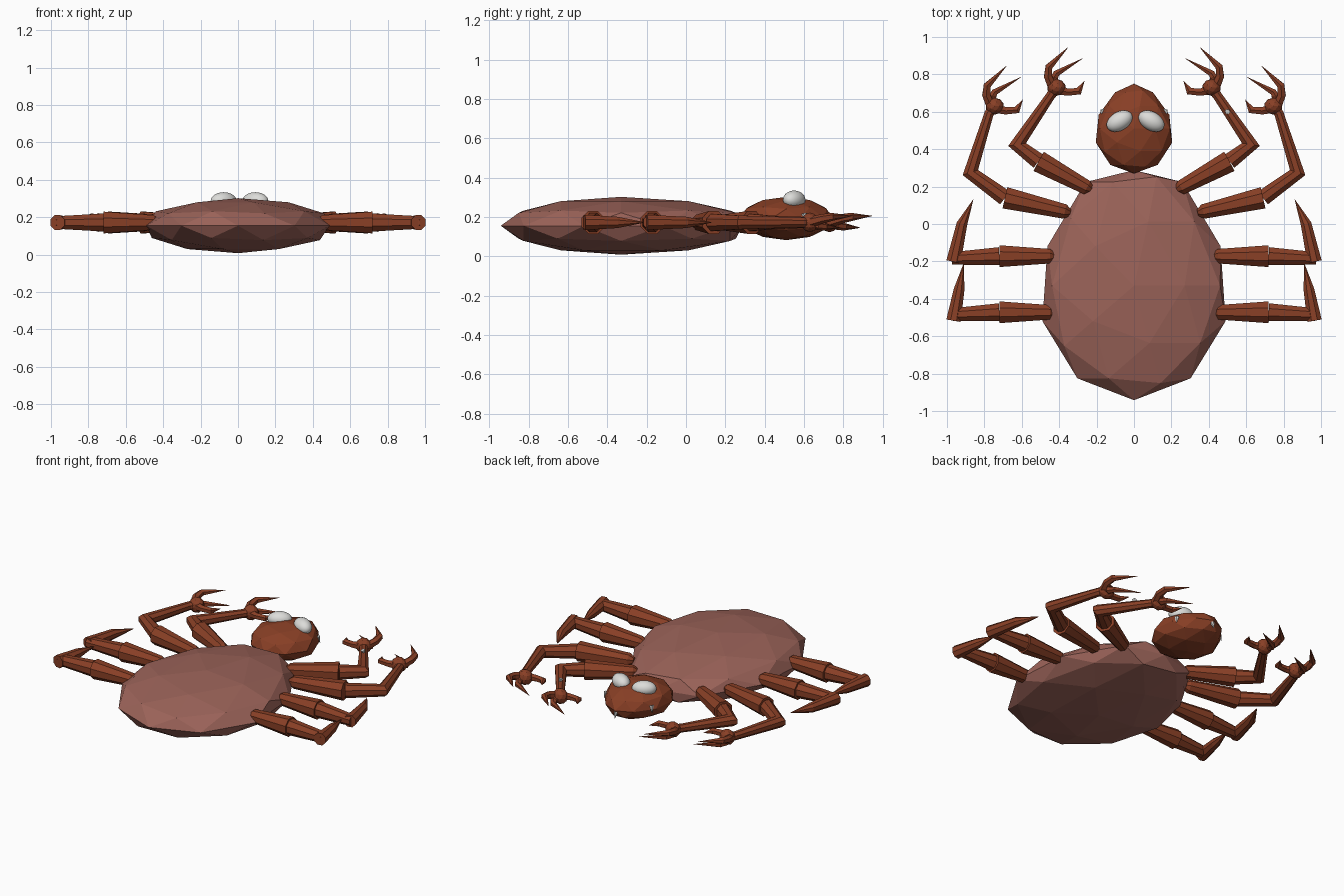
import bpy, bmesh, math
from mathutils import Vector, Matrix

if "Cube" in bpy.data.objects:
    bpy.data.objects.remove(bpy.data.objects["Cube"])


def material(name, rgb):
    m = bpy.data.materials.new(name)
    m.diffuse_color = (*rgb, 1)
    m.use_nodes = True
    m.node_tree.nodes["Principled BSDF"].inputs["Base Color"].default_value = m.diffuse_color
    return m


BROWN = material("rust brown", (0.25, 0.050, 0.019))
PINK = material("dusty pink", (0.33, 0.125, 0.100))
WHITE = material("eye white", (0.72, 0.72, 0.70))


def finish(name, bm, mat):
    bmesh.ops.recalc_face_normals(bm, faces=bm.faces)
    me = bpy.data.meshes.new(name)
    bm.to_mesh(me)
    bm.free()
    me.materials.append(mat)
    ob = bpy.data.objects.new(name, me)
    bpy.context.collection.objects.link(ob)
    return ob


def faceted_blob(name, mat, centre, size, shape=None):
    """Low-poly ball, optionally reshaped by a rule on the unit sphere."""
    bm = bmesh.new()
    bmesh.ops.create_icosphere(bm, subdivisions=2, radius=1)
    for v in bm.verts:
        p = shape(v.co) if shape else v.co
        v.co = Vector(centre) + Vector(a * b for a, b in zip(p, size))
    return finish(name, bm, mat)


def tube(name, path, radii, sides=8, mat=BROWN, side=1):
    """Mitred tube through (x, y, z) points; a zero radius makes a point."""
    pts = [Vector((x * side, y, z)) for x, y, z in path]
    bm = bmesh.new()
    rings = []
    for i, p in enumerate(pts):
        a = (p - pts[i - 1]).normalized() if i else None
        b = (pts[i + 1] - p).normalized() if i < len(pts) - 1 else None
        t = ((a or b) + (b or a)).normalized()
        stretch = min(1.5, 1 / max(0.3, t.dot(a or b)))
        u = t.cross(Vector((0, 0, 1))).normalized()
        w = u.cross(t)
        r = max(radii[i], 0.001)
        rings.append([bm.verts.new(p + u * r * stretch * math.cos(k) + w * r * math.sin(k))
                      for k in (math.tau * (j + 0.5) / sides for j in range(sides))])
    for r0, r1 in zip(rings, rings[1:]):
        for j in range(sides):
            k = (j + 1) % sides
            bm.faces.new((r0[j], r0[k], r1[k], r1[j]))
    bm.faces.new(rings[0])
    bm.faces.new(rings[-1])
    return finish(name, bm, mat)


# Abdomen: flat, widest at the back, blunt where it meets the head
def abdomen_shape(p):
    y = min(p.y * 1.12, 1.01) if p.y > 0 else p.y
    return p.x * (1 - 0.18 * max(p.y, 0)), y, p.z


faceted_blob("abdomen", PINK, (0, -0.33, 0.155), (0.515, 0.612, 0.147), abdomen_shape)


# Head: narrows to the snout
def head_shape(p):
    return p.x * (1 - 0.25 * max(p.y, 0)), p.y, p.z


faceted_blob("head", BROWN, (0, 0.51, 0.192), (0.215, 0.24, 0.11), head_shape)

Z = 0.172
# Front legs: thigh start, thigh end, elbow, wrist, hand
FRONT = {
    "first": [(0.225, 0.18), (0.51, 0.335), (0.625, 0.425), (0.45, 0.68), (0.415, 0.73)],
    "second": [(0.34, 0.06), (0.69, 0.14), (0.875, 0.275), (0.775, 0.59), (0.745, 0.63)],
}
# Rear legs: base y, foot path
REAR = {
    "third": (-0.172, [(0.965, -0.18), (0.92, 0.0), (0.86, 0.13)]),
    "fourth": (-0.472, [(0.965, -0.495), (0.935, -0.35), (0.91, -0.21)]),
}


def thigh(name, a, b, side):
    a, b = Vector((*a, Z)), Vector((*b, Z))
    d = (b - a).normalized()
    tube(name, [a, a + d * 0.03, b], [0.02, 0.042, 0.063], side=side)


for side, label in ((-1, "left"), (1, "right")):
    for order, (a, b, elbow, wrist, hand) in FRONT.items():
        tag = f"{label}_{order}"
        thigh(f"{tag}_thigh", a, b, side)
        tube(f"{tag}_shin", [(*b, Z), (*elbow, Z), (*wrist, Z), (*hand, Z)],
             [0.047, 0.038, 0.027, 0.03], side=side)
        hx, hy = hand
        faceted_blob(f"{tag}_hand", BROWN, (hx * side, hy, Z), (0.05, 0.045, 0.05))

        # Thumb and two hooked claws
        def claw(part, steps, radii):
            tube(f"{tag}_{part}", [(hx + x, hy + y, z) for x, y, z in steps],
                 radii, 6, side=side)

        claw("thumb", [(0, -0.01, Z), (-0.06, -0.025, Z), (-0.12, -0.02, Z), (-0.15, 0.035, Z)],
             [0.03, 0.022, 0.02, 0])
        claw("upper_claw", [(0.02, 0, Z), (0.045, 0.06, 0.19), (0.04, 0.11, 0.2), (-0.063, 0.215, 0.205)],
             [0.028, 0.024, 0.021, 0])
        claw("lower_claw", [(-0.01, 0, Z), (0.015, 0.045, 0.155), (0.0, 0.075, 0.15), (-0.14, 0.155, 0.145)],
             [0.028, 0.022, 0.019, 0])

    for order, (y, foot) in REAR.items():
        tag = f"{label}_{order}"
        thigh(f"{tag}_thigh", (0.42, y), (0.72, y), side)
        tube(f"{tag}_shin", [(0.72, y, Z), (0.975, y - 0.012, Z)], [0.052, 0.036], side=side)
        tube(f"{tag}_foot", [(foot[0][0], foot[0][1] - 0.022, Z)] + [(*p, Z) for p in foot[1:]],
             [0.042, 0.031, 0], side=side)

    # Eye: smooth egg turned outwards
    bm = bmesh.new()
    bmesh.ops.create_uvsphere(
        bm, u_segments=24, v_segments=14, radius=1,
        matrix=Matrix.Translation((side * 0.085 + 0.008, 0.55, 0.287))
        @ Matrix.Rotation(-side * math.radians(30), 4, "Z")
        @ Matrix.Diagonal((0.075, 0.05, 0.047, 1)))
    for f in bm.faces:
        f.smooth = True
    finish(f"{label}_eye", bm, WHITE)

    # Small side fang
    tube(f"{label}_side_fang", [(0.165, 0.6, 0.215), (0.178, 0.61, 0.175)],
         [0.016, 0], 6, WHITE, side)

# Snout fang
tube("snout_fang", [(0, 0.735, 0.18), (0, 0.75, 0.14)], [0.014, 0], 6, WHITE)
# Loose spur on the right front shin
tube("shin_spur", [(0.5, 0.6, 0.215), (0.51, 0.61, 0.18)], [0.015, 0], 6, WHITE)
